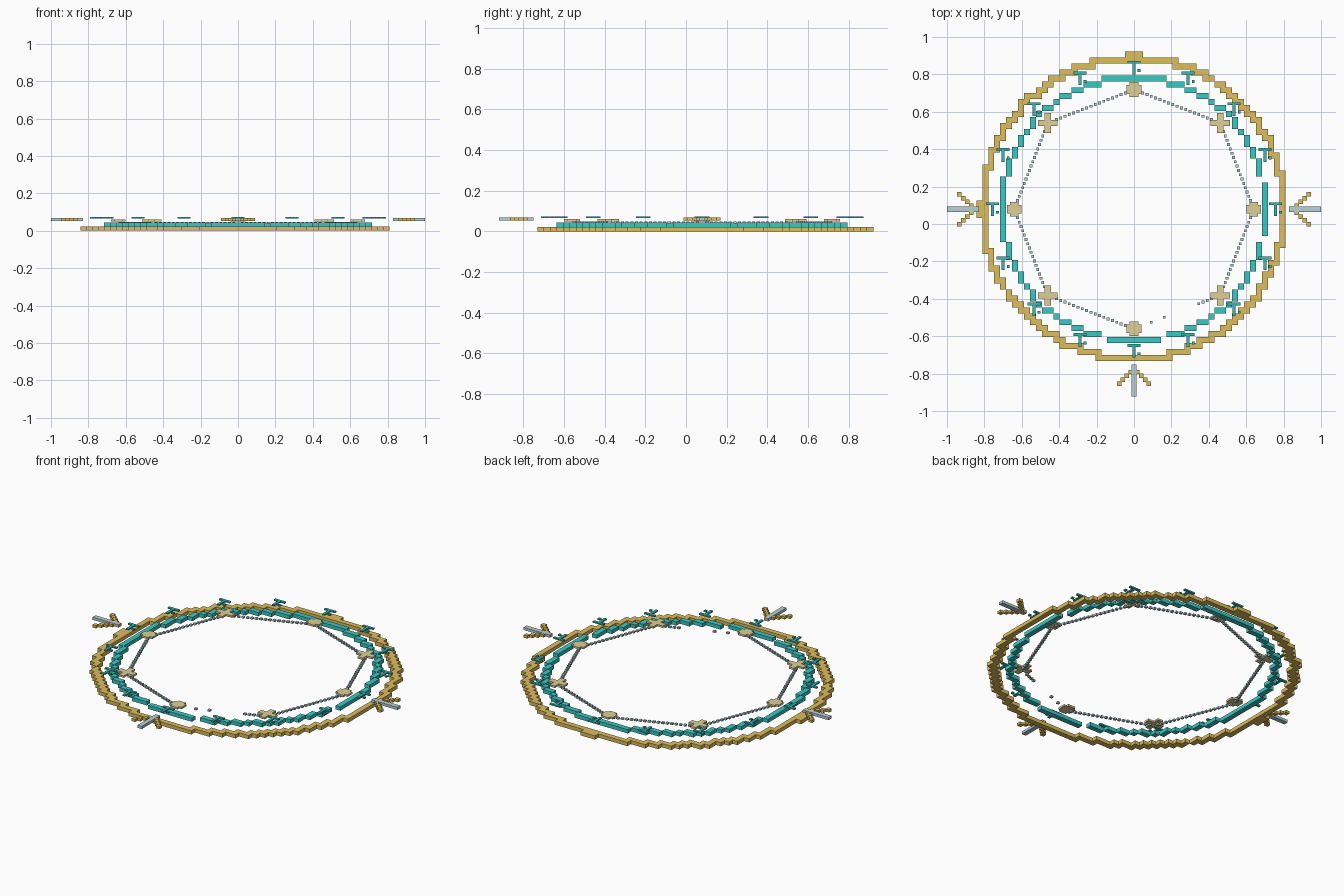
import bpy, bmesh, math
from mathutils import Matrix, Vector

cube = bpy.data.objects.get("Cube")
if cube:
    bpy.data.objects.remove(cube, do_unlink=True)

CY = 0.079      # ring centre in y
CELL = 0.0318   # size of one ring block


def material(name, rgb):
    m = bpy.data.materials.new(name)
    m.use_nodes = True
    m.diffuse_color = (*rgb, 1)
    m.node_tree.nodes["Principled BSDF"].inputs["Base Color"].default_value = (*rgb, 1)
    return m


gold = material("gold", (0.73, 0.51, 0.11))
teal = material("teal", (0.045, 0.58, 0.55))
deep_teal = material("deep teal", (0.04, 0.48, 0.46))
beige = material("beige", (0.73, 0.63, 0.31))
grey = material("pale grey", (0.49, 0.64, 0.66))


def build(name, boxes, z0, z1, mat):
    """One object from flat boxes given as (x, y, width, depth) about the ring centre."""
    bm = bmesh.new()
    for x, y, w, d in boxes:
        place = Matrix.Translation((x, y + CY, (z0 + z1) / 2))
        size = Matrix.Diagonal((w, d, z1 - z0, 1))
        bmesh.ops.create_cube(bm, size=1, matrix=place @ size)
    mesh = bpy.data.meshes.new(name)
    bm.to_mesh(mesh)
    bm.free()
    mesh.materials.append(mat)
    obj = bpy.data.objects.new(name, mesh)
    bpy.context.collection.objects.link(obj)


def merge_runs(cells):
    """Join neighbouring blocks into long bars that follow the ring."""
    lines = {}
    for x, y in cells:
        flat = abs(y) >= abs(x)
        lines.setdefault((flat, y if flat else x), []).append(x if flat else y)
    boxes = []
    for (flat, row), values in lines.items():
        values.sort()
        start = prev = values[0]
        for v in values[1:] + [None]:
            if v is None or v != prev + 1:
                mid, length = (start + prev) / 2 * CELL, (prev - start + 1) * CELL
                boxes.append((mid, row * CELL, length, CELL) if flat
                             else (row * CELL, mid, CELL, length))
                start = v
            prev = v
    return boxes


def ring_cells(radius, shift):
    cells = set()
    for i in range(3000):
        a = math.tau * i / 3000
        cells.add((round(radius * math.cos(a) - shift), round(radius * math.sin(a) + shift)))
    return cells


# Outer ring, with a small bump at the back and on the right
outer = {(x, y) for x, y in ring_cells(25.35, 0.1) if max(abs(x), abs(y)) < 26}
for i in (-1, 0, 1):
    outer |= {(i, 26), (-26, i), (i, 25), (-25, i)}
build("outer_ring", merge_runs(outer), 0, 0.022, gold)

# Inner ring: thin steps, with gaps beside the front and left bars
inner = set()
for i in range(-16, 17):
    j = round(math.sqrt(22.3 ** 2 - i * i))
    inner |= {(i, j), (i, -j), (j, i), (-j, i)}
inner -= {(22, 5), (22, -5), (5, -22), (-5, -22)}
build("inner_ring", merge_runs(inner), 0.022, 0.044, teal)

# Small marks spaced around the rings: a bar, a stem and a dot
marks = []
for k in range(16):
    a = math.tau * k / 16
    x, y = 0.757 * math.cos(a), 0.757 * math.sin(a)
    marks += [(x, y + 0.029, 0.07, 0.015), (x, y - 0.0075, 0.016, 0.058)]
    marks += [(x + 0.027, y - 0.016, 0.015, 0.015)]
build("ring_marks", marks, 0.066, 0.074, deep_teal)

# Eight crosses inside the rings
crosses, nodes = [], []
for k in range(8):
    radius, arm, thick = (0.652, 0.106, 0.034) if k % 2 else (0.64, 0.078, 0.046)
    a = math.tau * k / 8
    p = Vector((radius * math.cos(a), radius * math.sin(a)))
    nodes.append(p)
    side = (arm - thick) / 2
    crosses.append((p.x, p.y, arm, thick))
    for s in (-1, 1):
        crosses.append((p.x, p.y + s * (thick + side) / 2, thick, side))
build("cross_plates", crosses, 0.049, 0.060, beige)

# Beaded links between the crosses; the one left of the front is broken
beads = []
for k in range(8):
    p, q = nodes[k], nodes[(k + 1) % 8]
    for i in range(1, 20):
        if k == 6 and i not in (4, 7, 15, 16, 17, 18):
            continue
        b = p.lerp(q, i / 20)
        beads.append((b.x, b.y, 0.015, 0.015))
build("bead_links", beads, 0.038, 0.048, grey)

# Three arrows pointing in: shaft and stepped barbs
for name, out in (("right", Vector((-1, 0))), ("left", Vector((1, 0))), ("front", Vector((0, -1)))):
    across = Vector((-out.y, out.x))
    mid = out * 0.915
    length, width = 0.17, 0.028
    shaft = (mid.x, mid.y, length, width) if out.x else (mid.x, mid.y, width, length)
    build(name + "_arrow_shaft", [shaft], 0.053, 0.069, grey)
    barbs = []
    for s in (-1, 1):
        for i in range(1, 5):
            p = out * (0.849 + 0.0213 * i) + across * s * (0.0205 * i - 0.002)
            barbs.append((p.x, p.y, 0.024, 0.024))
    tip = out * 0.842
    barbs.append((tip.x, tip.y, 0.026, 0.026))
    build(name + "_arrow_barbs", barbs, 0.0525, 0.068, gold)
